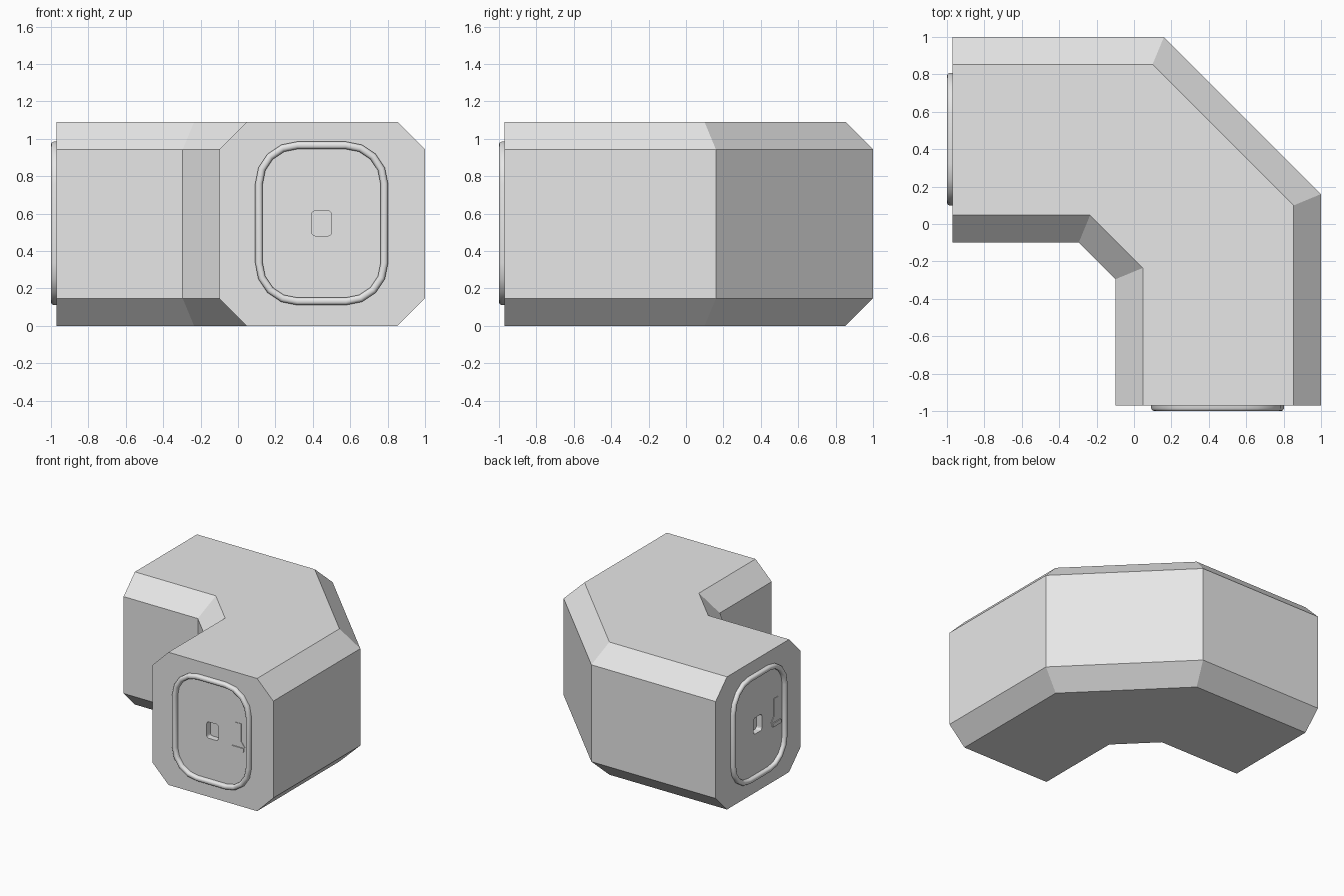
import bpy, bmesh, math
from mathutils import Vector, Matrix

if "Cube" in bpy.data.objects:
    bpy.data.objects.remove(bpy.data.objects["Cube"])

grey = bpy.data.materials.new("light grey")
grey.diffuse_color = (0.8, 0.8, 0.8, 1)
grey.use_nodes = True
grey.node_tree.nodes["Principled BSDF"].inputs["Base Color"].default_value = grey.diffuse_color


def make(name, bm, mat=None):
    bmesh.ops.recalc_face_normals(bm, faces=bm.faces)
    me = bpy.data.meshes.new(name)
    bm.to_mesh(me)
    bm.free()
    ob = bpy.data.objects.new(name, me)
    bpy.context.collection.objects.link(ob)
    me.materials.append(grey)
    if mat:
        me.transform(mat)
    return ob


def loft(bm, loops, caps=False, wrap=False):
    rings = [[bm.verts.new(p) for p in lp] for lp in loops]
    n = len(rings[0])
    pairs = list(zip(rings, rings[1:])) + ([(rings[-1], rings[0])] if wrap else [])
    for a, b in pairs:
        for i in range(n):
            j = (i + 1) % n
            bm.faces.new((a[i], a[j], b[j], b[i]))
    if caps:
        bm.faces.new(rings[0])
        bm.faces.new(rings[-1])


def rounded(cx, cz, hx, hz, r, segs):
    pts = []
    for k, (sx, sz) in enumerate([(1, 1), (-1, 1), (-1, -1), (1, -1)]):
        for s in range(segs + 1):
            a = math.pi / 2 * (k + s / segs)
            pts.append((cx + sx * (hx - r) + r * math.cos(a),
                        cz + sz * (hz - r) + r * math.sin(a)))
    return pts


def prism(name, outline, y0, y1, mat):
    bm = bmesh.new()
    loft(bm, [[(x, y, z) for x, z in outline] for y in (y0, y1)], caps=True)
    return make(name, bm, mat)


# Octagonal duct swept through two mitred 45 degree bends
H, C = 1.09, 0.147
section = [(-0.1 + C, 0), (1 - C, 0), (1, C), (1, H - C),
           (1 - C, H), (-0.1 + C, H), (-0.1, H - C), (-0.1, C)]
miter = lambda x: 0.16 + (x - 1) * math.tan(math.pi / 8)
bm = bmesh.new()
loft(bm, [[(x, -0.97, z) for x, z in section],
          [(x, miter(x), z) for x, z in section],
          [(miter(x), x, z) for x, z in section],
          [(-0.97, x, z) for x, z in section]], caps=True)
body = make("elbow_body", bm)

# The second end repeats the first, turned a quarter about z
left_end = Matrix.Translation((0, 0.9, 0)) @ Matrix.Rotation(-math.pi / 2, 4, 'Z')
CX, CZ = 0.447, 0.548
for side, mat in (("front", Matrix.Identity(4)), ("left", left_end)):
    # Rounded raised rim
    bm = bmesh.new()
    prof = [(0, -0.96), (0, -0.986), (0.006, -0.996), (0.014, -1.0),
            (0.026, -1.0), (0.034, -0.996), (0.04, -0.986), (0.04, -0.96)]
    loft(bm, [[(x, y, z) for x, z in rounded(CX, CZ, 0.355 - d, 0.437 - d, 0.225 - d, 4)]
              for d, y in prof], wrap=True)
    rim = make(side + "_rim", bm, mat)
    bpy.ops.object.select_all(action='DESELECT')
    rim.select_set(True)
    bpy.context.view_layer.objects.active = rim
    bpy.ops.object.shade_smooth_by_angle(angle=math.radians(40))

    # Small central socket cut into the end
    cutter = prism(side + "_socket_cutter",
                   rounded(CX, CZ, 0.053, 0.067, 0.02, 3), -1.05, -0.92, mat)
    cutter.hide_render = True
    cutter.hide_set(True)
    mod = body.modifiers.new(side + "_socket", 'BOOLEAN')
    mod.object = cutter
    mod.operation = 'DIFFERENCE'
    mod.solver = 'EXACT'

    # Latch: flat plate with a small bar across its foot
    prism(side + "_latch_plate",
          [(0.615, 0.445), (0.745, 0.445), (0.745, 0.49), (0.71, 0.535),
           (0.71, 0.68), (0.65, 0.68), (0.65, 0.535), (0.615, 0.49)],
          -0.974, -0.966, mat)
    prism(side + "_latch_bar", rounded(0.682, 0.47, 0.054, 0.016, 0.006, 2),
          -0.982, -0.966, mat)
